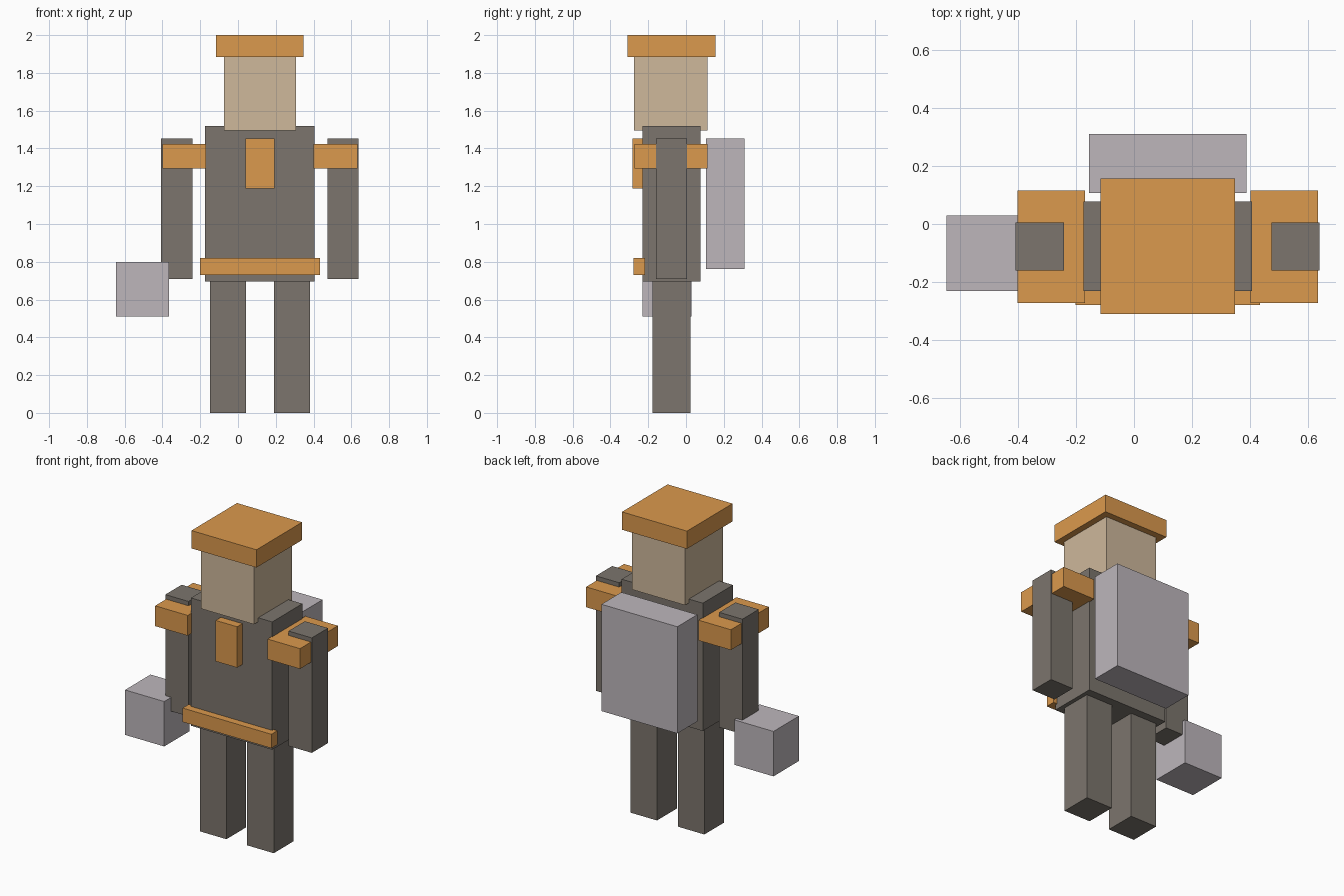
import bpy

if "Cube" in bpy.data.objects:
    bpy.data.objects.remove(bpy.data.objects["Cube"])

CX = 0.116  # symmetry plane of the figure


def material(name, r, g, b):
    m = bpy.data.materials.new(name)
    m.diffuse_color = (r, g, b, 1)
    m.use_nodes = True
    m.node_tree.nodes["Principled BSDF"].inputs["Base Color"].default_value = m.diffuse_color
    return m


ORANGE = material("orange", 0.71, 0.32, 0.075)
SKIN = material("skin", 0.62, 0.48, 0.33)
DARK = material("dark_cloth", 0.2, 0.178, 0.153)
PALE = material("pale_grey", 0.51, 0.47, 0.50)


def block(name, mat, x, y, z):
    """Box spanning the given (min, max) ranges."""
    spans = (x, y, z)
    bpy.ops.mesh.primitive_cube_add(size=1, location=[(a + b) / 2 for a, b in spans])
    ob = bpy.context.object
    ob.name = name
    ob.scale = [b - a for a, b in spans]
    bpy.ops.object.transform_apply(location=False, rotation=False, scale=True)
    ob.data.materials.append(mat)
    return ob


def centred(name, mat, half, y, z):
    return block(name, mat, (CX - half, CX + half), y, z)


def pair(name, mat, offset, half, y, z):
    for side, s in (("left", 1), ("right", -1)):
        c = CX + s * offset
        block(f"{side}_{name}", mat, (c - half, c + half), y, z)


# Body
centred("torso", DARK, 0.290, (-0.231, 0.077), (0.695, 1.52))
centred("head", SKIN, 0.190, (-0.274, 0.114), (1.494, 1.887))
pair("leg", DARK, 0.169, 0.095, (-0.178, 0.024), (0, 0.695))
pair("arm", DARK, 0.440, 0.083, (-0.160, 0.006), (0.71, 1.452))

# Orange clothing
centred("cap", ORANGE, 0.232, (-0.309, 0.156), (1.885, 2.0))
pair("shoulder_pad", ORANGE, 0.401, 0.116, (-0.272, 0.115), (1.293, 1.424))
centred("belt", ORANGE, 0.317, (-0.278, -0.216), (0.73, 0.82))
centred("chest_badge", ORANGE, 0.077, (-0.284, -0.222), (1.188, 1.452))

# Gear
centred("backpack", PALE, 0.271, (0.106, 0.310), (0.763, 1.452))
block("hand_crate", PALE, (-0.645, -0.365), (-0.231, 0.029), (0.51, 0.80))
